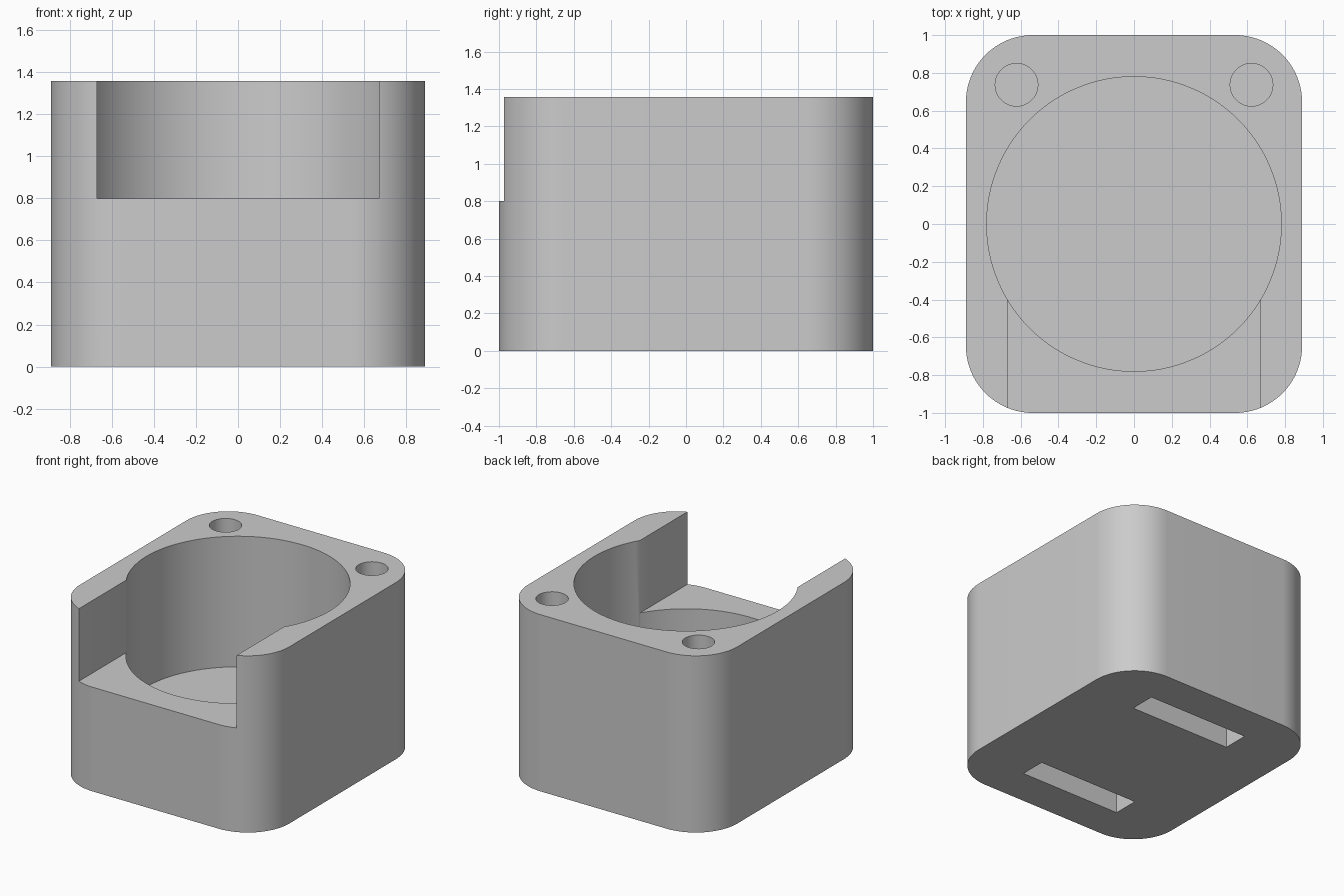
import bpy
import bmesh
import math

old = bpy.data.objects.get("Cube")
if old:
    bpy.data.objects.remove(old, do_unlink=True)

W, D, H = 0.89, 1.0, 1.357      # half width, half depth, height
CORNER = 0.355
FLOOR = 0.354
NOTCH_Z = 0.80

grey = bpy.data.materials.new("plain_grey")
grey.use_nodes = True
colour = (0.6, 0.6, 0.6, 1)
grey.diffuse_color = colour
grey.node_tree.nodes["Principled BSDF"].inputs["Base Color"].default_value = colour


def prism(name, outline, z0, z1):
    """Extrude a counter-clockwise xy outline from z0 to z1."""
    bm = bmesh.new()
    face = bm.faces.new([bm.verts.new((x, y, z0)) for x, y in outline])
    new = bmesh.ops.extrude_face_region(bm, geom=[face])["geom"]
    top = [v for v in new if isinstance(v, bmesh.types.BMVert)]
    bmesh.ops.translate(bm, verts=top, vec=(0, 0, z1 - z0))
    bmesh.ops.recalc_face_normals(bm, faces=bm.faces)
    mesh = bpy.data.meshes.new(name)
    bm.to_mesh(mesh)
    bm.free()
    mesh.materials.append(grey)
    obj = bpy.data.objects.new(name, mesh)
    bpy.context.collection.objects.link(obj)
    return obj


def arc(cx, cy, r, start, sweep, n):
    return [(cx + r * math.cos(start + sweep * i / n),
             cy + r * math.sin(start + sweep * i / n)) for i in range(n + 1)]


def circle(cx, cy, r, n):
    return arc(cx, cy, r, 0, math.tau, n)[:-1]


def rect(x0, x1, y0, y1):
    return [(x0, y0), (x1, y0), (x1, y1), (x0, y1)]


# Rounded block
outline = []
for k, (sx, sy) in enumerate([(1, 1), (-1, 1), (-1, -1), (1, -1)]):
    outline += arc(sx * (W - CORNER), sy * (D - CORNER), CORNER,
                   k * math.pi / 2, math.pi / 2, 24)
body = prism("holder_body", outline, 0, H)

# Round bore and front notch
cutters = [
    prism("bore_cutter", circle(0, 0, 0.78, 128), FLOOR, H + 0.2),
    prism("notch_cutter", rect(-0.67, 0.67, -1.2, -0.2), NOTCH_Z, H + 0.1),
]
# Blind holes in the rear corners, strap slots underneath
for s in (-1, 1):
    cutters.append(prism("corner_hole_cutter", circle(s * 0.622, 0.737, 0.113, 48),
                         H - 0.5, H + 0.1))
    cutters.append(prism("base_slot_cutter",
                         rect(-0.43, 0.43, s * 0.604 - 0.1, s * 0.604 + 0.1),
                         -0.1, 0.25))

bpy.context.view_layer.objects.active = body
for c in cutters:
    c.hide_render = True
    mod = body.modifiers.new("cut", 'BOOLEAN')
    mod.operation = 'DIFFERENCE'
    mod.solver = 'EXACT'
    mod.object = c
    bpy.ops.object.modifier_apply(modifier=mod.name)
for c in cutters:
    bpy.data.objects.remove(c, do_unlink=True)

# Smooth walls, crisp edges
bpy.ops.object.select_all(action='DESELECT')
body.select_set(True)
bpy.ops.object.shade_smooth_by_angle(angle=math.radians(30))
